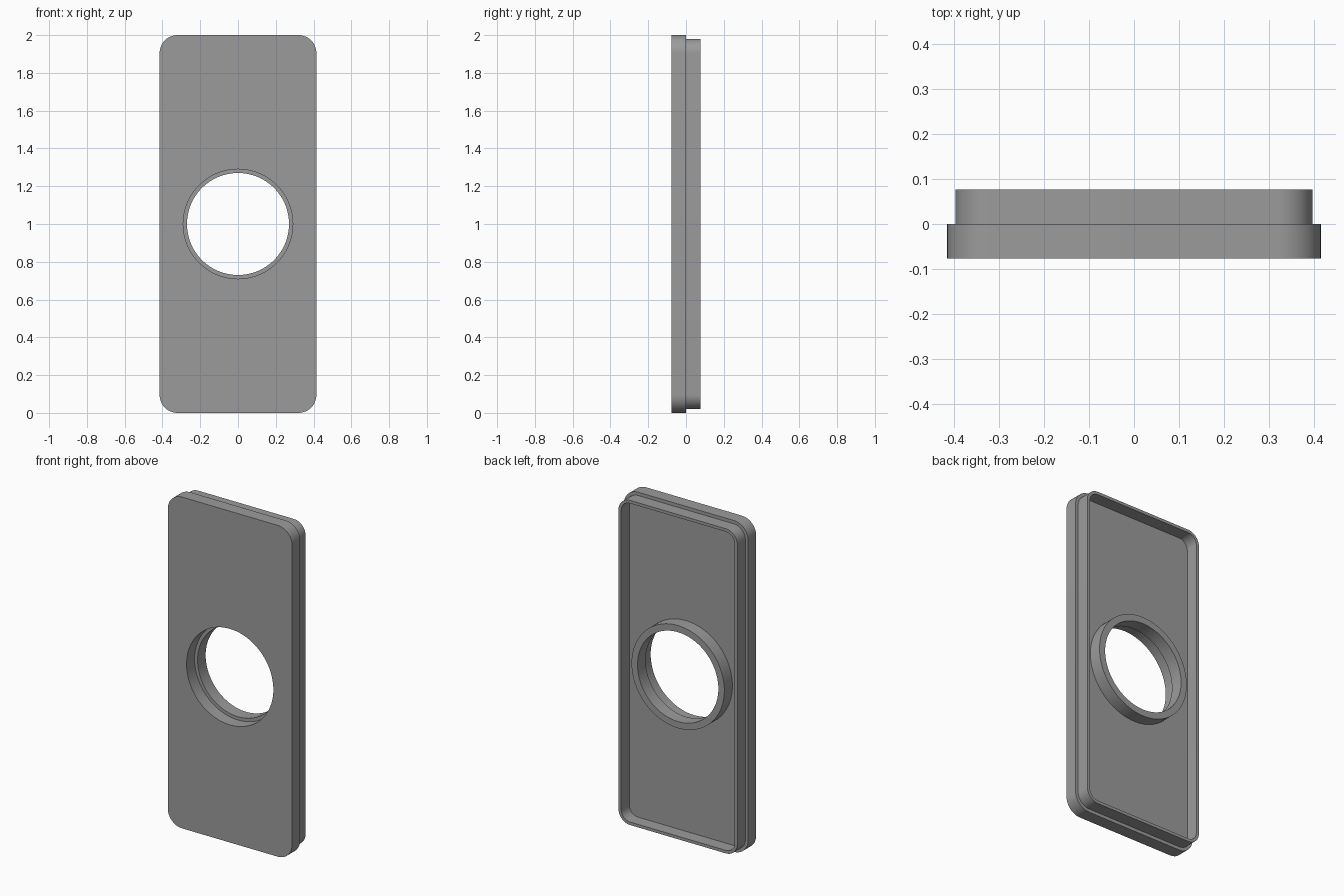
import bpy, bmesh, math

if "Cube" in bpy.data.objects:
    bpy.data.objects.remove(bpy.data.objects["Cube"])

grey = bpy.data.materials.new("mid grey")
grey.diffuse_color = (0.33, 0.33, 0.33, 1)
grey.use_nodes = True
grey.node_tree.nodes["Principled BSDF"].inputs["Base Color"].default_value = grey.diffuse_color

MID_Z = 1.0
DEPTH = 0.077


def rounded_rect(half_w, half_h, radius, steps=12):
    """Outline of a rounded rectangle as (x, z) points."""
    pts = []
    for q, (sx, sz) in enumerate([(1, 1), (-1, 1), (-1, -1), (1, -1)]):
        for i in range(steps + 1):
            a = math.pi / 2 * (q + i / steps)
            pts.append((sx * (half_w - radius) + radius * math.cos(a),
                        MID_Z + sz * (half_h - radius) + radius * math.sin(a)))
    return pts


def circle(radius, steps=96):
    return [(radius * math.cos(2 * math.pi * i / steps),
             MID_Z + radius * math.sin(2 * math.pi * i / steps)) for i in range(steps)]


def holed_slab(name, outer, inner, y0, y1):
    """Solid between two outlines, extruded from y0 to y1."""
    bm = bmesh.new()
    edges = []
    for outline in (outer, inner):
        vs = [bm.verts.new((x, y0, z)) for x, z in outline]
        edges += [bm.edges.new((vs[i - 1], vs[i])) for i in range(len(vs))]
    bmesh.ops.triangle_fill(bm, use_beauty=True, use_dissolve=False, edges=edges)
    ext = bmesh.ops.extrude_face_region(bm, geom=bm.faces[:], use_keep_orig=True)
    verts = [g for g in ext["geom"] if isinstance(g, bmesh.types.BMVert)]
    bmesh.ops.translate(bm, verts=verts, vec=(0, y1 - y0, 0))
    bmesh.ops.recalc_face_normals(bm, faces=bm.faces[:])
    mesh = bpy.data.meshes.new(name)
    bm.to_mesh(mesh)
    bm.free()
    mesh.materials.append(grey)
    obj = bpy.data.objects.new(name, mesh)
    bpy.context.collection.objects.link(obj)
    bpy.ops.object.select_all(action='DESELECT')
    obj.select_set(True)
    bpy.context.view_layer.objects.active = obj
    bpy.ops.object.shade_smooth_by_angle(angle=math.radians(30))
    return obj


# Front plate with a round opening
holed_slab("front_plate", rounded_rect(0.415, 1.0, 0.095), circle(0.29), -DEPTH, 0)
# Thin rim standing on the back of the plate, slightly inset
holed_slab("back_rim", rounded_rect(0.397, 0.98, 0.077),
           rounded_rect(0.379, 0.962, 0.059), 0, DEPTH)
# Collar around the opening, stepping the hole inward
holed_slab("opening_collar", circle(0.31), circle(0.27), 0, DEPTH)
